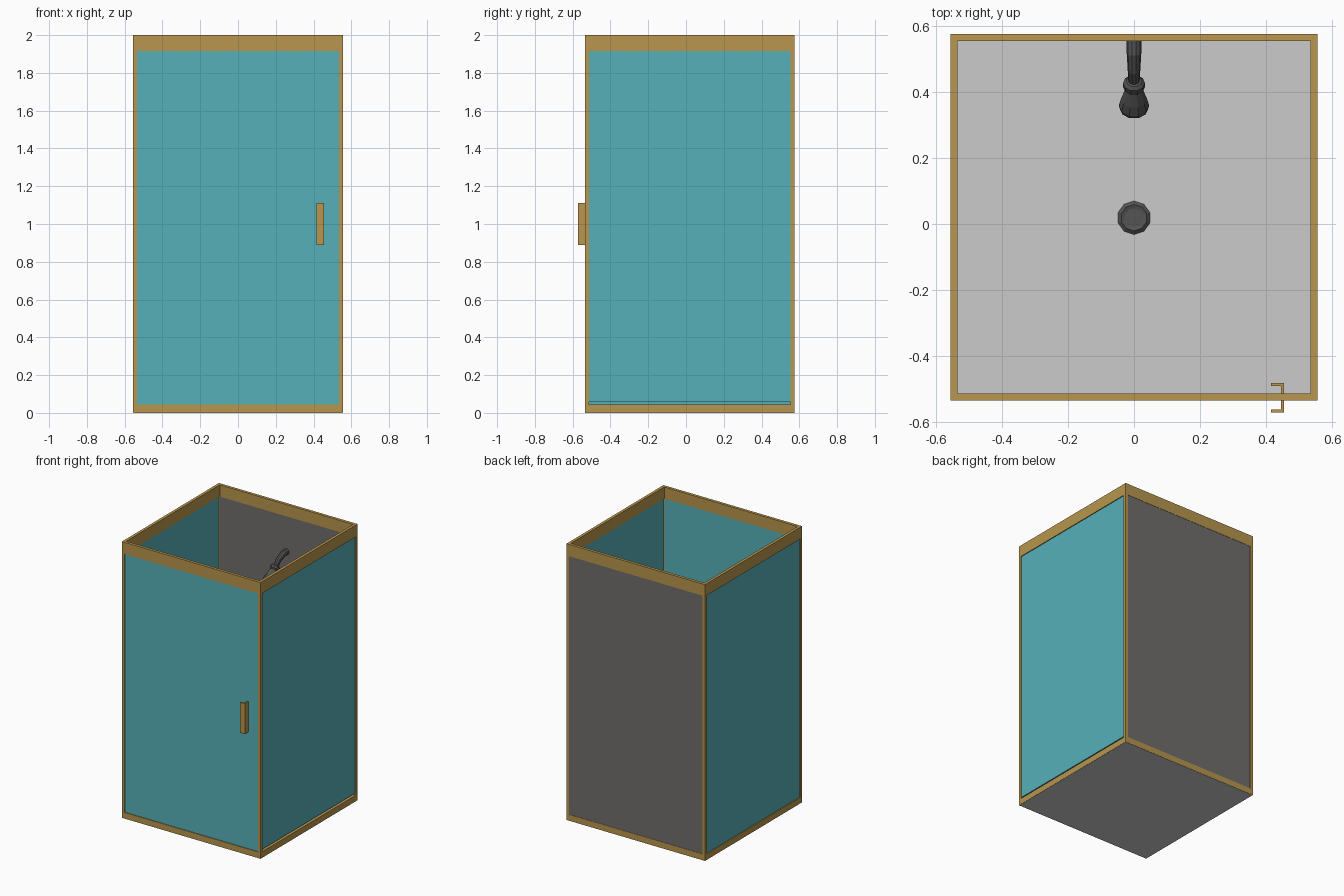
import bpy, bmesh, math
from mathutils import Vector

if "Cube" in bpy.data.objects:
    bpy.data.objects.remove(bpy.data.objects["Cube"])


def material(name, rgb):
    m = bpy.data.materials.new(name)
    m.diffuse_color = (*rgb, 1)
    m.use_nodes = True
    m.node_tree.nodes["Principled BSDF"].inputs["Base Color"].default_value = m.diffuse_color
    return m


GOLD = material("gold", (0.48, 0.305, 0.075))
TEAL = material("teal_glass", (0.093, 0.434, 0.485))
DARK = material("dark_metal", (0.09, 0.09, 0.09))
WALL = material("wall_grey", (0.16, 0.155, 0.15))


def finish(name, bm, mat=None):
    bmesh.ops.recalc_face_normals(bm, faces=bm.faces)
    me = bpy.data.meshes.new(name)
    bm.to_mesh(me)
    bm.free()
    ob = bpy.data.objects.new(name, me)
    bpy.context.collection.objects.link(ob)
    if mat:
        me.materials.append(mat)
    return ob


def box(name, x, y, z, mat=None):
    bm = bmesh.new()
    bmesh.ops.create_cube(bm, size=1)
    for v in bm.verts:
        v.co = [r[0] if c < 0 else r[1] for c, r in zip(v.co, (x, y, z))]
    return finish(name, bm, mat)


def sweep(name, rings, sides, mat):
    """Capped tube through (y, z, radius) rings in the x = 0 plane."""
    bm = bmesh.new()
    pts = [Vector((0, y, z)) for y, z, r in rings]
    loops = []
    for i, p in enumerate(pts):
        t = (pts[min(i + 1, len(pts) - 1)] - pts[max(i - 1, 0)]).normalized()
        u, w = Vector((1, 0, 0)), t.cross(Vector((1, 0, 0)))
        angles = [2 * math.pi * k / sides for k in range(sides)]
        loops.append([bm.verts.new(p + rings[i][2] * (u * math.cos(a) + w * math.sin(a)))
                      for a in angles])
    for a, b in zip(loops, loops[1:]):
        for k in range(sides):
            n = (k + 1) % sides
            bm.faces.new((a[k], a[n], b[n], b[k]))
    bm.faces.new(loops[0])
    bm.faces.new(loops[-1])
    return finish(name, bm, mat)


def extrude(name, outline, z0, z1, mat):
    bm = bmesh.new()
    f = bm.faces.new([bm.verts.new((x, y, z0)) for x, y in outline])
    top = bmesh.ops.extrude_face_region(bm, geom=[f])["geom"]
    for v in top:
        if isinstance(v, bmesh.types.BMVert):
            v.co.z = z1
    return finish(name, bm, mat)


# Overall frame extents
X, Y0, Y1, T = 0.555, -0.535, 0.575, 0.021

# Floor tray, its underside covering the whole base
box("floor_tray", (-X + 0.001, X - 0.001), (Y0 + 0.001, Y1 - 0.001), (0, 0.02))

# Bottom and top rails
for label, z in (("bottom", (0.001, 0.045)), ("top", (1.915, 2.0))):
    box(label + "_rail_front", (-X, X), (Y0, Y0 + T), z, GOLD)
    box(label + "_rail_back", (-X, X), (Y1 - T, Y1), z, GOLD)
    for side, s in (("left", -1), ("right", 1)):
        box(f"{label}_rail_{side}", sorted((s * X, s * (X - T))), (Y0 + T, Y1 - T), z, GOLD)

# Corner posts
for side, s in (("left", -1), ("right", 1)):
    for end, y in (("front", (Y0, Y0 + T)), ("back", (Y1 - T, Y1))):
        box(f"post_{end}_{side}", sorted((s * X, s * (X - T))), y, (0.045, 1.915), GOLD)

# Glass door and side panes (right pane hangs just above its rail), solid back wall
box("glass_door", (-X + T, X - T), (Y0 + 0.005, Y0 + 0.016), (0.045, 1.915), TEAL)
box("left_pane", (-X + 0.006, -X + 0.016), (Y0 + T, Y1 - T), (0.045, 1.915), TEAL)
box("right_pane", (X - 0.016, X - 0.006), (Y0 + T, Y1 - T), (0.057, 1.915), TEAL)
box("back_wall", (-X + T, X - T), (Y1 - T, Y1 - 0.002), (0.045, 1.915), WALL)

# Door handle: channel profile passing through the door
a, b, c, d, t = 0.415, 0.454, -0.571, -0.481, 0.009
extrude("door_handle", [(a, c), (b, c), (b, d), (a, d), (a, d - t),
                        (b - t, d - t), (b - t, c + t), (a, c + t)], 0.89, 1.11, GOLD)

# Shower arm, collar and head
sweep("shower_arm", [(0.56, 1.66, 0.022), (0.515, 1.658, 0.022), (0.465, 1.635, 0.019),
                     (0.415, 1.588, 0.017)], 10, DARK)
sweep("shower_collar", [(0.434, 1.608, 0.024), (0.427, 1.6, 0.033), (0.415, 1.587, 0.033),
                        (0.408, 1.58, 0.024)], 10, DARK)
sweep("shower_head", [(0.412, 1.584, 0.024), (0.38, 1.55, 0.039), (0.36, 1.528, 0.046),
                      (0.351, 1.518, 0.044), (0.348, 1.515, 0.036)], 10, DARK)

# Floor drain with a bevelled rim and grate bars
bm = bmesh.new()
bmesh.ops.create_cone(bm, cap_ends=True, segments=10, radius1=0.052, radius2=0.04, depth=0.01)
cap = [f for f in bm.faces if f.normal.z > 0.9]
bmesh.ops.inset_region(bm, faces=cap, thickness=0.012, depth=-0.004)
drain = finish("floor_drain", bm, DARK)
drain.location = (0, 0.019, 0.024)
for i in (-1, 0, 1):
    w = 0.027 if i else 0.03
    box("drain_bar_across", (-w, w), (0.019 + i * 0.014 - 0.002, 0.019 + i * 0.014 + 0.002),
        (0.022, 0.028), DARK)
    box("drain_bar_along", (i * 0.014 - 0.002, i * 0.014 + 0.002), (0.019 - w, 0.019 + w),
        (0.022, 0.0275), DARK)
